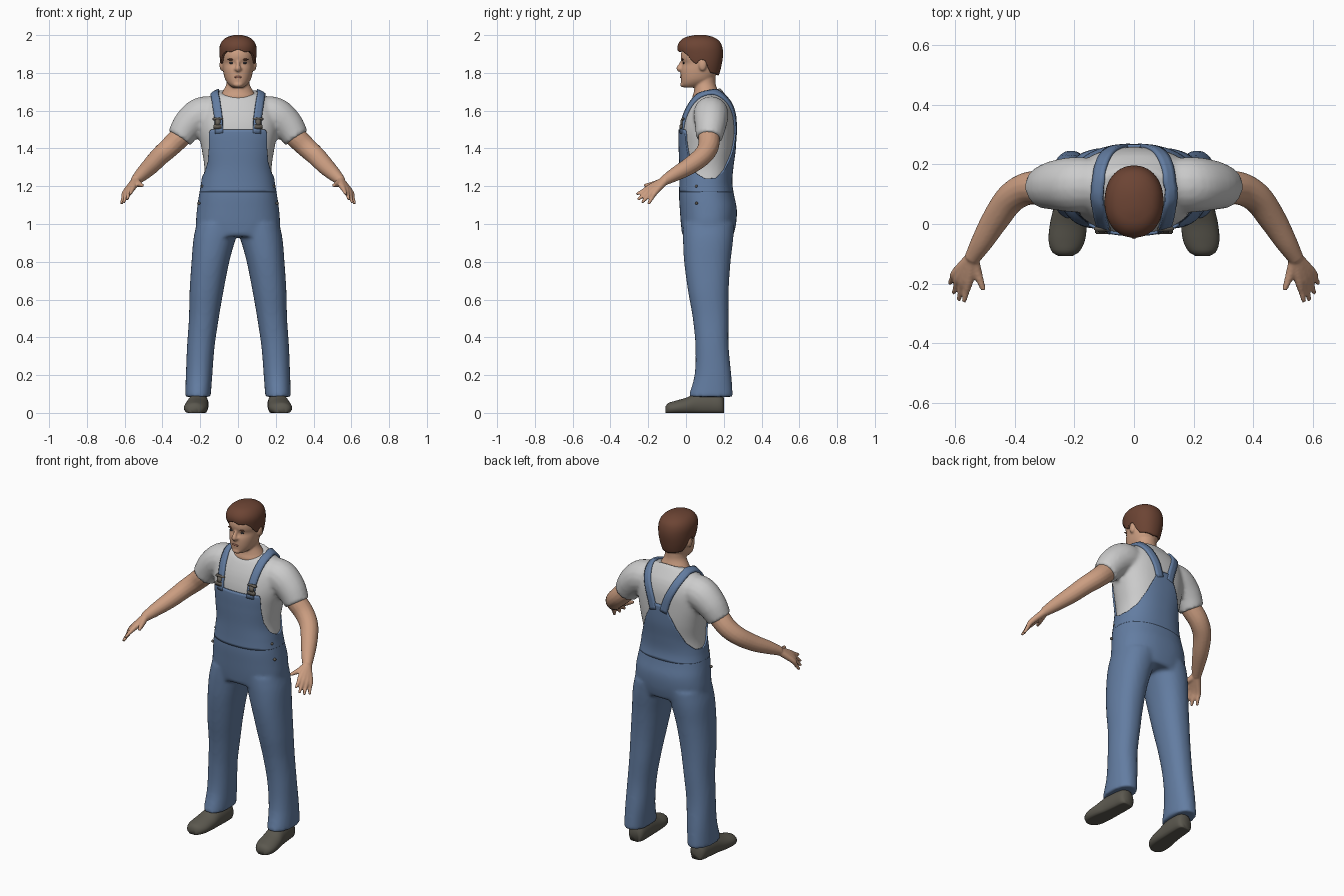
import bpy, bmesh, math
from math import sin, cos, pi, radians
from mathutils import Vector, Matrix
from mathutils.bvhtree import BVHTree

if "Cube" in bpy.data.objects:
    bpy.data.objects.remove(bpy.data.objects["Cube"])


def material(name, rgb):
    m = bpy.data.materials.new(name)
    m.diffuse_color = (*rgb, 1)
    m.use_nodes = True
    m.node_tree.nodes["Principled BSDF"].inputs["Base Color"].default_value = m.diffuse_color
    return m


DENIM = material("denim_blue", (0.125, 0.205, 0.36))
SHIRT = material("shirt_grey", (0.60, 0.60, 0.60))
SKIN = material("skin", (0.60, 0.34, 0.22))
HAIR = material("hair_brown", (0.15, 0.058, 0.034))
SHOE = material("shoe_grey", (0.105, 0.098, 0.078))
METAL = material("buckle_grey", (0.13, 0.115, 0.095))
DARK = material("eye_dark", (0.03, 0.03, 0.035))
LIP = material("lip", (0.38, 0.16, 0.11))


def interp(table, t, smooth=True):
    """Value of a keyed table at t, as a cubic or straight line."""
    t = min(max(t, table[0][0]), table[-1][0])
    i = max(k for k in range(len(table) - 1) if table[k][0] <= t)
    a, b = table[i], table[i + 1]
    p, q = table[max(i - 1, 0)], table[min(i + 2, len(table) - 1)]
    h = b[0] - a[0]
    u = (t - a[0]) / h
    out = []
    for k in range(1, len(a)):
        if not smooth:
            out.append(a[k] + (b[k] - a[k]) * u)
            continue
        ma = (b[k] - p[k]) / (b[0] - p[0]) * h
        mb = (q[k] - a[k]) / (q[0] - a[0]) * h
        out.append((2*u**3 - 3*u*u + 1) * a[k] + (u**3 - 2*u*u + u) * ma
                   + (3*u*u - 2*u**3) * b[k] + (u**3 - u*u) * mb)
    return out


def skin_rings(bm, rings, cap=(True, True), closed=True):
    vs = [[bm.verts.new(p) for p in r] for r in rings]
    n = len(vs[0])
    for a, b in zip(vs, vs[1:]):
        for j in range(n if closed else n - 1):
            k = (j + 1) % n
            bm.faces.new((a[j], a[k], b[k], b[j]))
    if cap[0]:
        bm.faces.new(vs[0][::-1])
    if cap[1]:
        bm.faces.new(vs[-1])


def wrap(bm, profile, lo, hi, off=0, rows=24, cols=72, n=2.3, cap=(True, True), side=1):
    """Surface of rounded sections; rows are z, front, back, half width, centre x."""
    f = lambda v: math.copysign(abs(v) ** (2 / n), v)

    def point(j, i):
        a = 2 * pi * j / cols
        d = math.degrees(min(a, 2 * pi - a))
        z0, z1 = (e if isinstance(e, float) else interp(e, d, False)[0] for e in (lo, hi))
        z = z0 + (z1 - z0) * i / rows
        r = interp(profile, z)
        cx = r[3] if len(r) > 3 else 0
        return (side * (cx + (r[2] + off) * f(sin(a))),
                (r[0] + r[1]) / 2 - ((r[1] - r[0]) / 2 + off) * f(cos(a)), z)
    skin_rings(bm, [[point(j, i) for j in range(cols)] for i in range(rows + 1)], cap)


def tube(bm, keys, side=1, steps=5, cols=16):
    """Round limb through keys of x, y, z, radius."""
    rows = [(i, *k) for i, k in enumerate(keys)]
    pts = [interp(rows, i / steps) for i in range((len(keys) - 1) * steps + 1)]
    rings = []
    for i, p in enumerate(pts):
        t = Vector(pts[min(i + 1, len(pts) - 1)][:3]) - Vector(pts[max(i - 1, 0)][:3])
        u = t.cross(Vector((0.2, 1, 0.1))).normalized()
        v = t.normalized().cross(u)
        ring = [Vector(p[:3]) + p[3] * (cos(2*pi*j/cols) * u + sin(2*pi*j/cols) * v)
                for j in range(cols)]
        rings.append([(side * q.x, q.y, q.z) for q in ring])
    skin_rings(bm, rings)


def ball(bm, loc, size):
    bmesh.ops.create_uvsphere(bm, u_segments=16, v_segments=10, radius=1,
                              matrix=Matrix.Translation(loc) @ Matrix.Diagonal((*size, 1)))


def finish(bm, name, mat, voxel=0, relax=0, solid=0, offset=-1):
    bmesh.ops.recalc_face_normals(bm, faces=bm.faces[:])
    me = bpy.data.meshes.new(name)
    bm.to_mesh(me)
    bm.free()
    me.materials.append(mat)
    me.polygons.foreach_set("use_smooth", [True] * len(me.polygons))
    ob = bpy.data.objects.new(name, me)
    bpy.context.collection.objects.link(ob)
    if voxel:
        m = ob.modifiers.new("merge", 'REMESH')
        m.mode, m.voxel_size, m.use_smooth_shade = 'VOXEL', voxel, True
        m = ob.modifiers.new("relax", 'SMOOTH')
        m.factor, m.iterations = 0.5, relax
    if solid:
        m = ob.modifiers.new("thickness", 'SOLIDIFY')
        m.thickness, m.offset = solid, offset
    return ob


def surface_of(ob):
    dg = bpy.context.evaluated_depsgraph_get()
    dg.update()
    return BVHTree.FromObject(ob, dg)


TORSO = [(.93, -.01, .24, .2), (1.0, -.018, .256, .213), (1.08, -.024, .26, .208),
         (1.15, -.028, .246, .198), (1.22, -.026, .236, .186), (1.3, -.026, .242, .178),
         (1.4, -.03, .255, .193), (1.5, -.03, .258, .21), (1.58, -.012, .255, .205),
         (1.64, .015, .238, .18), (1.68, .04, .212, .14), (1.73, .06, .175, .085)]
LEG = [(.09, .015, .248, .068, .212), (.2, .045, .24, .07, .206), (.35, .05, .226, .073, .197),
       (.5, .036, .225, .079, .181), (.65, .01, .226, .09, .166), (.8, -.01, .236, .1, .146),
       (.92, -.016, .25, .112, .124), (1.0, -.016, .256, .12, .1)]
HEAD = [(1.722, -.01, .06, .028), (1.735, -.024, .10, .046), (1.76, -.027, .14, .065),
        (1.79, -.028, .16, .075), (1.82, -.026, .17, .08), (1.85, -.018, .178, .083),
        (1.875, -.027, .18, .085), (1.91, -.024, .18, .085), (1.95, 0, .165, .075),
        (1.98, .04, .13, .045)]
NECK = [(1.62, .05, .19, .10), (1.67, .034, .185, .098), (1.70, .042, .172, .082),
        (1.74, .045, .157, .062), (1.78, .04, .155, .06)]
CAP = [(1.77, .0, .165, .07), (1.8, -.02, .178, .08), (1.85, -.03, .19, .092),
       (1.9, -.041, .196, .098), (1.94, -.045, .191, .097), (1.97, -.03, .175, .083),
       (1.99, 0, .143, .057), (2.0, .045, .105, .02)]

# shirt with short sleeves
bm = bmesh.new()
wrap(bm, TORSO, 1.12, [(0, 1.668), (60, 1.69), (180, 1.725)])
for s in (-1, 1):
    tube(bm, [(.10, .13, 1.585, .085), (.19, .132, 1.58, .094), (.26, .13, 1.528, .085),
              (.31, .122, 1.455, .07)], s)
shirt = finish(bm, "shirt", SHIRT, .011, 5)

# trousers: hips and two legs merged
bm = bmesh.new()
wrap(bm, TORSO, .935, 1.215, .009)
for s in (-1, 1):
    wrap(bm, LEG, .085, 1.0, rows=40, cols=40, n=2.2, side=s)
finish(bm, "trousers", DENIM, .011, 5)

# overall bib, curving under the arms to the back panel
bm = bmesh.new()
BIB = [(0, 1.5), (38, 1.5), (42, 1.49), (46, 1.41), (55, 1.33), (70, 1.27), (90, 1.24),
       (110, 1.245), (130, 1.285), (150, 1.37), (165, 1.46), (171, 1.51), (180, 1.51)]
wrap(bm, TORSO, 1.17, BIB, .009, cols=144, cap=(False, False))
finish(bm, "bib", DENIM, solid=.012)

# shoulder straps and buckles, laid on the shirt
cloth = surface_of(shirt)
STRAP = [(.105, -.045, 1.48), (.11, -.03, 1.57), (.12, .02, 1.65), (.127, .07, 1.69),
         (.125, .13, 1.71), (.112, .19, 1.68), (.088, .25, 1.62), (.058, .27, 1.55),
         (.034, .27, 1.47)]
for s, label in ((-1, "right"), (1, "left")):
    bm = bmesh.new()
    rows = [(i, s * p[0], p[1], p[2]) for i, p in enumerate(STRAP)]
    mids = [Vector(interp(rows, i / 5)) for i in range(41)]
    rings = []
    for i, p in enumerate(mids):
        hit, nor, _, _ = cloth.find_nearest(p)
        t = mids[min(i + 1, 40)] - mids[max(i - 1, 0)]
        side = t.cross(nor).normalized()
        ring = []
        for w in (-.021, -.007, .007, .021):
            q, nq, _, _ = cloth.find_nearest(hit + side * w)
            ring.append(q + nq * .003)
        rings.append(ring)
    skin_rings(bm, rings, (False, False), closed=False)
    finish(bm, label + "_strap", DENIM, solid=.018, offset=0)
    bm = bmesh.new()
    for z, w, h in ((1.557, .056, .016), (1.535, .028, .04), (1.515, .048, .026)):
        hit = cloth.ray_cast(Vector((s * .107, -1, z)), Vector((0, 1, 0)))[0]
        bmesh.ops.create_cube(bm, size=1, matrix=Matrix.Translation(hit - Vector((0, .012, 0)))
                              @ Matrix.Diagonal((w, .016, h, 1)))
    bmesh.ops.bevel(bm, geom=bm.edges[:], offset=.004, segments=2, affect='EDGES')
    finish(bm, label + "_buckle", METAL)
    # hip buttons
    bm = bmesh.new()
    for z, x in ((1.2, .187), (1.11, .207)):
        ball(bm, (s * x, .055, z), (.009, .008, .008))
    finish(bm, label + "_hip_buttons", METAL)

# arms with hands
FINGERS = [((.553, -.188, 1.197), (.571, -.262, 1.157)), ((.57, -.185, 1.187), (.588, -.255, 1.128)),
           ((.585, -.176, 1.177), (.605, -.233, 1.113)), ((.597, -.163, 1.168), (.618, -.2, 1.105))]
for s, label in ((-1, "right"), (1, "left")):
    bm = bmesh.new()
    tube(bm, [(.25, .125, 1.52, .055), (.30, .122, 1.467, .058), (.36, .118, 1.408, .055),
              (.415, .085, 1.358, .051), (.465, .015, 1.305, .046), (.51, -.06, 1.262, .037),
              (.545, -.118, 1.228, .026)], s)
    for knuckle, tip in FINGERS:
        mid = [(a + b) / 2 for a, b in zip(knuckle, tip)]
        tube(bm, [(.538, -.105, 1.235, .022), (*knuckle, .016), (*mid, .0115), (*tip, .008)], s, cols=10)
    tube(bm, [(.54, -.115, 1.23, .02), (.525, -.165, 1.213, .016), (.505, -.222, 1.203, .009)], s, cols=10)
    finish(bm, label + "_arm", SKIN, .0055, 4)

# shoes, flat underneath
for s, label in ((-1, "right"), (1, "left")):
    bm = bmesh.new()
    SOLE = [(-.108, .23, .022, .035), (-.098, .23, .042, .05), (-.06, .226, .06, .063),
            (0, .22, .062, .08), (.06, .213, .056, .105), (.13, .208, .052, .11),
            (.185, .206, .046, .1), (.2, .206, .032, .08)]
    rings = []
    for i in range(29):
        y = -.108 + .308 * i / 28
        cx, w, h = interp(SOLE, y)
        rings.append([(s * (cx + w * cos(a)), y, max(0, h * (.4 + .6 * sin(a))))
                      for a in (2 * pi * j / 28 for j in range(28))])
    skin_rings(bm, rings)
    finish(bm, label + "_shoe", SHOE)

# head, neck, nose and ears merged
bm = bmesh.new()
wrap(bm, HEAD, 1.722, 1.98, rows=30, n=2.15)
wrap(bm, NECK, 1.62, 1.78, n=2)
tube(bm, [(0, -.016, 1.868, .008), (0, -.028, 1.845, .01), (0, -.037, 1.822, .014), (0, -.022, 1.812, .01)])
for s in (-1, 1):
    ball(bm, (s * .013, -.027, 1.82), (.009, .011, .008))
    ball(bm, (s * .086, .088, 1.842), (.012, .021, .032))
ball(bm, (0, -.015, 1.738), (.026, .016, .014))
head = finish(bm, "head", SKIN, .0055, 3)

# hair with fringe, sideburns and nape
bm = bmesh.new()
EDGE = [(0, 1.925), (20, 1.91), (40, 1.915), (55, 1.895), (64, 1.87), (74, 1.85), (80, 1.85),
        (88, 1.872), (100, 1.865), (108, 1.83), (120, 1.80), (180, 1.785)]
wrap(bm, CAP, EDGE, 2.0, n=2.15, cap=(False, True))
finish(bm, "hair", HAIR, solid=.018)

# eyes, brows and mouth on the face
face = surface_of(head)


def feature(name, mat, spots):
    bm = bmesh.new()
    for x, z, size in spots:
        ball(bm, face.ray_cast(Vector((x, -1, z)), Vector((0, 1, 0)))[0], size)
    finish(bm, name, mat)


feature("eyes", DARK, [(s * .034, 1.853, (.014, .004, .006)) for s in (-1, 1)])
feature("brows", HAIR, [(s * .036, 1.871, (.02, .005, .005)) for s in (-1, 1)])
feature("mouth", LIP, [(0, 1.778, (.023, .004, .0055))])
